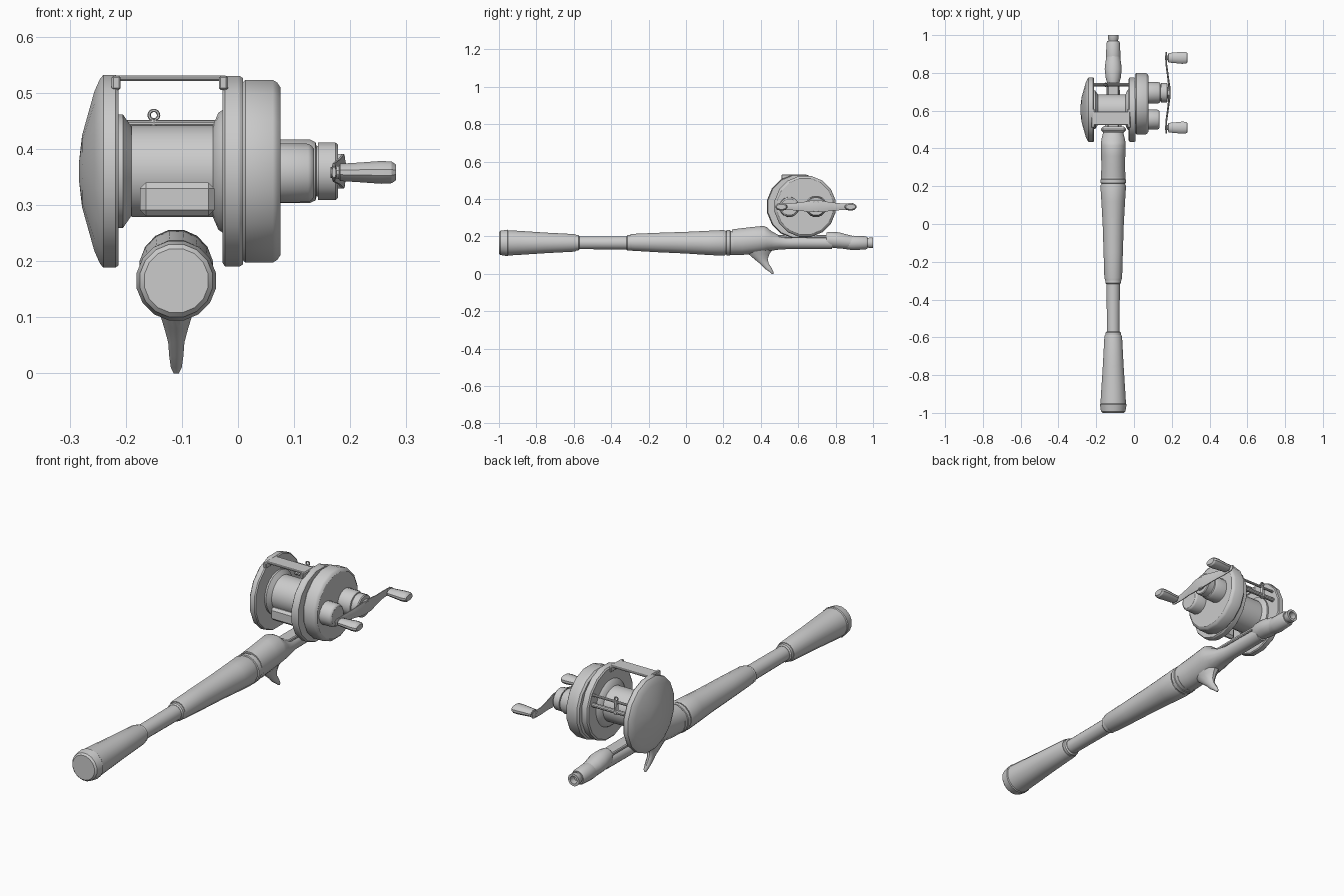
import bpy, bmesh, math

RX, RZ = -0.11, 0.165      # rod axis
PY, PZ = 0.605, 0.36       # spool axis


def finish(name, bm, angle=32):
    bmesh.ops.recalc_face_normals(bm, faces=bm.faces[:])
    me = bpy.data.meshes.new(name)
    bm.to_mesh(me)
    bm.free()
    ob = bpy.data.objects.new(name, me)
    bpy.context.collection.objects.link(ob)
    bpy.ops.object.select_all(action='DESELECT')
    ob.select_set(True)
    bpy.context.view_layer.objects.active = ob
    bpy.ops.object.shade_smooth_by_angle(angle=math.radians(angle))
    return ob


def loft(name, axis, rings, n=16, closed=False):
    """Elliptical rings (t, centre_a, centre_b, radius_a, radius_b) along an axis."""
    bm = bmesh.new()
    loops = []
    for t, a, b, ra, rb in rings:
        loop = []
        for i in range(n):
            w = 2 * math.pi * (i + 0.5) / n
            u, v = a + ra * math.cos(w), b + rb * math.sin(w)
            loop.append(bm.verts.new({'x': (t, u, v), 'y': (u, t, v), 'z': (u, v, t)}[axis]))
        loops.append(loop)
    pairs = list(zip(loops, loops[1:]))
    if closed:
        pairs.append((loops[-1], loops[0]))
    for p, q in pairs:
        for i in range(n):
            j = (i + 1) % n
            bm.faces.new((p[i], p[j], q[j], q[i]))
    if not closed:
        bm.faces.new(loops[0])
        bm.faces.new(loops[-1])
    return finish(name, bm)


def rod(name, prof, n=16):
    return loft(name, 'y', [(y, RX, RZ, r, r) for y, r in prof], n)


def disc(name, y, z, prof, n=16, closed=False):
    return loft(name, 'x', [(x, y, z, r, r) for x, r in prof], n, closed)


def box(name, x0, x1, y0, y1, z0, z1, bevel=0.0):
    bm = bmesh.new()
    bmesh.ops.create_cube(bm, size=1)
    for v in bm.verts:
        v.co = ((x0 + x1) / 2 + v.co.x * (x1 - x0), (y0 + y1) / 2 + v.co.y * (y1 - y0),
                (z0 + z1) / 2 + v.co.z * (z1 - z0))
    if bevel:
        bmesh.ops.bevel(bm, geom=bm.edges[:], offset=bevel, segments=1, affect='EDGES')
    return finish(name, bm)


# Rod: butt grip, bare blank, winding collars
rod("butt_cap", [(-1, 0.058), (-0.992, 0.066), (-0.955, 0.072), (-0.95, 0.068)])
rod("butt_grip", [(-0.955, 0.069), (-0.9, 0.066), (-0.75, 0.056), (-0.6, 0.048), (-0.588, 0.045)])
rod("butt_collar", [(-0.59, 0.042), (-0.575, 0.042), (-0.57, 0.036)])
rod("blank", [(-0.6, 0.034), (-0.28, 0.036)])
rod("grip_collar", [(-0.318, 0.037), (-0.312, 0.042), (-0.295, 0.042)])

# Main grip with scooped sides
loft("main_grip", 'y', [
    (-0.3, RX, 0.168, 0.043, 0.043), (-0.285, RX, 0.168, 0.048, 0.046),
    (-0.15, RX, 0.167, 0.052, 0.053), (0.0, RX, 0.166, 0.057, 0.059),
    (0.12, RX, 0.165, 0.064, 0.066), (0.2, RX, 0.165, 0.069, 0.070),
    (0.21, RX, 0.165, 0.066, 0.067)])
rod("grip_ring", [(0.2, 0.064), (0.215, 0.064), (0.217, 0.069), (0.235, 0.069),
                  (0.237, 0.066), (0.255, 0.066)])

# Reel seat with raised palm hump and trigger
loft("reel_seat", 'y', [
    (0.245, RX, 0.169, 0.066, 0.069), (0.30, RX, 0.172, 0.064, 0.073),
    (0.36, RX, 0.179, 0.065, 0.073), (0.415, RX, 0.185, 0.067, 0.072),
    (0.432, RX, 0.184, 0.066, 0.066), (0.455, RX, 0.176, 0.062, 0.054),
    (0.50, RX, 0.167, 0.050, 0.038), (0.55, RX, 0.165, 0.038, 0.034),
    (0.78, RX, 0.165, 0.034, 0.034)])
loft("trigger", 'z', [
    (0.135, RX, 0.385, 0.042, 0.085), (0.105, RX, 0.390, 0.030, 0.058),
    (0.08, RX, 0.400, 0.022, 0.038), (0.055, RX, 0.418, 0.015, 0.025),
    (0.03, RX, 0.438, 0.013, 0.021), (0.01, RX, 0.457, 0.010, 0.011),
    (0.0, RX, 0.462, 0.005, 0.005)], 12)

# Fore hood and blank tip
loft("front_hood", 'y', [
    (0.75, RX, 0.182, 0.034, 0.040), (0.775, RX, 0.182, 0.041, 0.043),
    (0.82, RX, 0.178, 0.046, 0.044), (0.855, RX, 0.172, 0.042, 0.040),
    (0.89, RX, 0.168, 0.036, 0.035)])
rod("hood_nut", [(0.855, 0.034), (0.88, 0.038), (0.895, 0.039), (0.96, 0.036), (0.97, 0.031)])
rod("blank_tip", [(0.955, 0.026), (0.975, 0.026), (0.98, 0.029), (1.0, 0.029),
                  (1.0, 0.018), (0.97, 0.018)])

# Reel foot
box("reel_foot", RX - 0.03, RX + 0.03, 0.49, 0.80, 0.19, 0.206, 0.004)

# Reel side plates
disc("left_side_plate", PY, PZ, [
    (-0.283, 0.02), (-0.278, 0.065), (-0.256, 0.145), (-0.246, 0.168), (-0.240, 0.175),
    (-0.218, 0.175), (-0.213, 0.171)])
disc("right_side_plate", PY, PZ, [
    (-0.028, 0.166), (-0.023, 0.173), (0.003, 0.173), (0.009, 0.169)])
disc("gear_housing", 0.637, PZ, [
    (0.005, 0.158), (0.013, 0.166), (0.062, 0.166), (0.070, 0.161), (0.076, 0.152)])

# Spool with flared flanges
disc("spool", PY, PZ, [
    (-0.215, 0.102), (-0.205, 0.102), (-0.190, 0.08), (-0.190, 0.082), (-0.045, 0.082),
    (-0.035, 0.105), (-0.025, 0.112)], 24)

# Frame crossbars, thumb bar and line-guide rails
box("top_bar", -0.22, -0.02, 0.525, 0.595, 0.521, 0.531, 0.003)
box("thumb_bar", -0.175, -0.042, 0.485, 0.515, 0.28, 0.34, 0.011)
for i, (y, z, r) in enumerate([(0.735, 0.445, 0.006), (0.738, 0.40, 0.010)]):
    disc("guide_rail_%d" % i, y, z, [(-0.22, r), (-0.02, r)], 10)
for x in (-0.217, -0.026):
    box("top_bar_bracket", x - 0.008, x + 0.008, 0.51, 0.61, 0.505, 0.53, 0.003)

# Line guide carriage with eyelet
loft("line_guide", 'z', [(0.39, -0.15, 0.737, 0.010, 0.012), (0.43, -0.15, 0.737, 0.010, 0.010),
                         (0.452, -0.15, 0.737, 0.007, 0.007)], 10)
bm = bmesh.new()
N, M = 14, 6
grid = []
for i in range(N):
    a = 2 * math.pi * i / N
    grid.append([])
    for j in range(M):
        b = 2 * math.pi * j / M
        r = 0.0085 + 0.003 * math.cos(b)
        grid[i].append(bm.verts.new((-0.15 + r * math.cos(a), 0.737 + 0.004 * math.sin(b),
                                     0.460 + r * math.sin(a))))
for i in range(N):
    for j in range(M):
        k, l = (i + 1) % N, (j + 1) % M
        bm.faces.new((grid[i][j], grid[k][j], grid[k][l], grid[i][l]))
finish("guide_eyelet", bm)

# Spool tension cap and drive shaft boss
disc("tension_cap", 0.553, 0.357, [
    (0.07, 0.054), (0.125, 0.053), (0.131, 0.050), (0.135, 0.044)])
disc("drive_boss", 0.695, PZ, [(0.07, 0.058), (0.128, 0.058), (0.138, 0.053), (0.14, 0.046)])
disc("drag_wheel", 0.695, PZ, [
    (0.135, 0.044), (0.143, 0.046), (0.143, 0.052), (0.174, 0.052), (0.178, 0.048)])
disc("handle_nut", 0.695, PZ, [(0.165, 0.033), (0.187, 0.033), (0.191, 0.028)], 8)

# Crank arm: bowed strip, wide in the middle
loft("crank_arm", 'y', [
    (0.480, 0.171, 0.358, 0.004, 0.010), (0.495, 0.171, 0.358, 0.005, 0.017),
    (0.545, 0.171, 0.358, 0.005, 0.018), (0.61, 0.180, 0.359, 0.005, 0.024),
    (0.665, 0.187, 0.36, 0.006, 0.033), (0.725, 0.187, 0.36, 0.006, 0.033),
    (0.78, 0.180, 0.359, 0.005, 0.024), (0.845, 0.171, 0.358, 0.005, 0.018),
    (0.895, 0.171, 0.358, 0.005, 0.017), (0.910, 0.171, 0.358, 0.004, 0.010)], 8)

# Paddle knobs
for y, side in ((0.510, "rear"), (0.880, "front")):
    loft("knob_" + side, 'x', [
        (0.165, y, 0.358, 0.012, 0.010), (0.180, y, 0.358, 0.014, 0.012),
        (0.182, y, 0.358, 0.026, 0.016), (0.215, y, 0.358, 0.029, 0.018),
        (0.255, y, 0.358, 0.033, 0.021), (0.274, y, 0.358, 0.032, 0.020),
        (0.282, y, 0.358, 0.026, 0.014)], 12)
